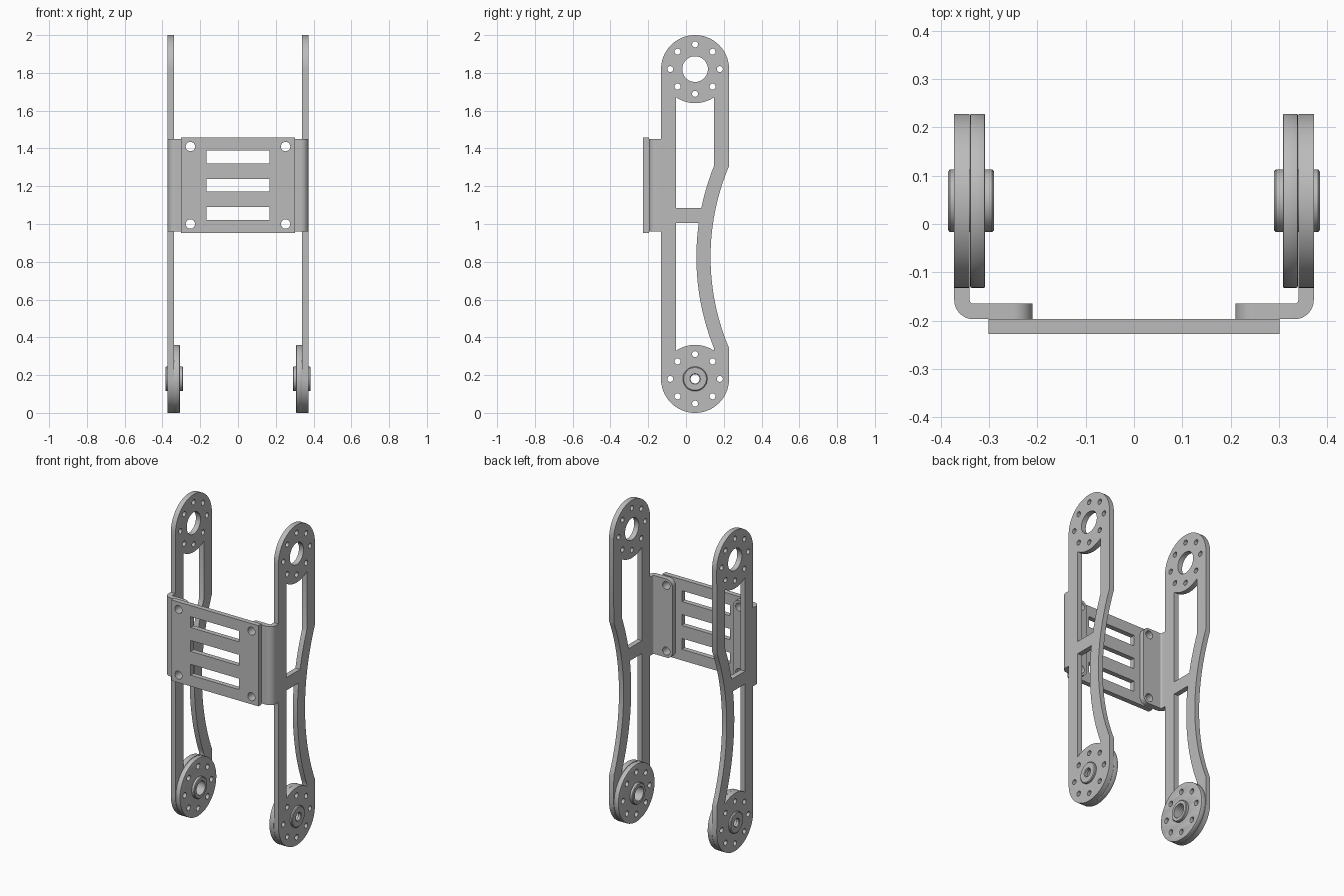
import bpy, bmesh, math
from math import cos, sin, pi, radians
from mathutils import Matrix, Vector

cube = bpy.data.objects.get("Cube")
if cube:
    bpy.data.objects.remove(cube, do_unlink=True)

GREY = (0.5, 0.5, 0.5, 1.0)
metal = bpy.data.materials.new("grey_metal")
metal.use_nodes = True
metal.diffuse_color = GREY
metal.node_tree.nodes["Principled BSDF"].inputs["Base Color"].default_value = GREY

# Drawing planes: drawn (u, v) and thickness w sent to world axes
SIDE = Matrix(((0, 0, 1), (1, 0, 0), (0, 1, 0))).to_4x4()    # u=y, v=z, w=x
FRONT = Matrix(((1, 0, 0), (0, 0, -1), (0, 1, 0))).to_4x4()  # u=x, v=z, w=-y
TOP = Matrix.Identity(4)                                     # u=x, v=y, w=z


def arc(cx, cy, r, a0, a1, n=24):
    return [(cx + r * cos(radians(a0 + (a1 - a0) * i / n)),
             cy + r * sin(radians(a0 + (a1 - a0) * i / n))) for i in range(n + 1)]


def circle(cx, cy, r, n=24):
    return arc(cx, cy, r, 0, 360, n)[:-1]


def rect(u0, u1, v0, v1):
    return [(u0, v0), (u1, v0), (u1, v1), (u0, v1)]


def finish(ob, mirrored):
    ob.data.materials.clear()
    ob.data.materials.append(metal)
    bpy.ops.object.select_all(action='DESELECT')
    ob.select_set(True)
    bpy.context.view_layer.objects.active = ob
    bpy.ops.object.shade_smooth_by_angle(angle=radians(30))
    if mirrored:
        ob.modifiers.new("mirror", 'MIRROR').use_axis[0] = True
    return ob


def sheet(name, loops, w0, w1, plane, mirrored=True, bevel=0.0):
    """Cut sheet: the first loop is the outline, the others are holes."""
    cu = bpy.data.curves.new(name, 'CURVE')
    cu.dimensions = '2D'
    cu.fill_mode = 'BOTH'
    cu.extrude = (w1 - w0) / 2 - bevel
    cu.bevel_depth = bevel
    cu.bevel_resolution = 1
    cu.offset = -bevel
    for pts in loops:
        sp = cu.splines.new('POLY')
        sp.points.add(len(pts) - 1)
        for p, (u, v) in zip(sp.points, pts):
            p.co = (u, v, 0, 1)
        sp.use_cyclic_u = True
    ob = bpy.data.objects.new(name, cu)
    bpy.context.collection.objects.link(ob)
    bpy.ops.object.select_all(action='DESELECT')
    ob.select_set(True)
    bpy.context.view_layer.objects.active = ob
    bpy.ops.object.convert(target='MESH')
    ob = bpy.context.view_layer.objects.active
    ob.data.transform(plane @ Matrix.Translation((0, 0, (w0 + w1) / 2)))
    bm = bmesh.new()
    bm.from_mesh(ob.data)
    bmesh.ops.remove_doubles(bm, verts=bm.verts, dist=1e-5)
    bmesh.ops.recalc_face_normals(bm, faces=bm.faces)
    bm.to_mesh(ob.data)
    bm.free()
    return finish(ob, mirrored)


def lathe(name, profile, cy, cz, n=40):
    """Closed (x, radius) profile turned about an axis along x."""
    bm = bmesh.new()
    rings = [[bm.verts.new((x, cy + r * cos(2 * pi * i / n), cz + r * sin(2 * pi * i / n)))
              for i in range(n)] for x, r in profile]
    for a, b in zip(rings, rings[1:] + rings[:1]):
        for i in range(n):
            j = (i + 1) % n
            bm.faces.new((a[i], a[j], b[j], b[i]))
    bmesh.ops.recalc_face_normals(bm, faces=bm.faces)
    me = bpy.data.meshes.new(name)
    bm.to_mesh(me)
    bm.free()
    ob = bpy.data.objects.new(name, me)
    bpy.context.collection.objects.link(ob)
    return finish(ob, True)


# Shared dimensions
CY, R = 0.048, 0.18
Z_LOW, Z_HIGH = 0.18, 1.82
X_DISC, X_ARM, X_OUT = 0.308, 0.34, 0.372
Y_FRONT, Y_TAB, Y_PANEL = -0.132, -0.165, -0.197


def bolt_holes(z):
    return [circle(CY + 0.131 * cos(k * pi / 4), z + 0.131 * sin(k * pi / 4), 0.016, 16)
            for k in range(8)]


def waist(y_end, y_mid, z0, z1, n=32):
    """Circular arc bowing forward between two heights, given from z0 to z1."""
    zm, half, sag = 0.825, 0.482, y_end - y_mid
    r = (half * half + sag * sag) / (2 * sag)
    return [(y_mid + r - math.sqrt(r * r - (z - zm) ** 2), z)
            for z in (z0 + (z1 - z0) * i / n for i in range(n + 1))]


# Side arms: rounded ends, a bowed rear edge, two windows split by a cross bar
outline = (arc(CY, Z_HIGH, R, 0, 180, 48) + arc(CY, Z_LOW, R, 180, 360, 48)
           + waist(CY + R, 0.13, 0.345, 1.305))
swing = math.degrees(math.acos(0.1 / R))
upper_window = ([(CY - 0.1, 1.085)] + waist(0.148, 0.055, 1.085, 1.307, 12)
                + arc(CY, Z_HIGH, R, -swing, swing - 180))
lower_window = ([(CY - 0.1, 1.005)]
                + arc(CY, Z_LOW, R, 180 - swing, swing)
                + waist(0.148, 0.055, 0.343, 1.005))
sheet("side_arms", [outline, upper_window, lower_window, circle(CY, Z_HIGH, 0.068, 40),
                    circle(CY, Z_LOW, 0.06, 40)] + bolt_holes(Z_HIGH) + bolt_holes(Z_LOW),
      X_ARM, X_OUT, SIDE)

# Pivot discs on the inner faces of the lower ends
sheet("pivot_discs", [circle(CY, Z_LOW, R, 64), circle(CY, Z_LOW, 0.06, 40)]
      + bolt_holes(Z_LOW), X_DISC, X_ARM - 0.001, SIDE, bevel=0.003)

# Hubs: wide bore inside, capped outside with a small hole
lathe("pivot_hubs", [(0.290, 0.043), (0.290, 0.061), (0.294, 0.065), (0.381, 0.065),
                     (0.385, 0.060), (0.385, 0.028), (0.381, 0.024), (0.365, 0.024),
                     (0.365, 0.043)], CY, Z_LOW)

# Mounting tabs: bend from the arm, then a wing with rounded corners
Z0, Z1 = 0.96, 1.45
X_BEND = X_OUT - 0.04
bend = (arc(X_BEND, Y_PANEL + 0.04, 0.04, -90, 0, 12) + [(X_OUT, Y_FRONT), (X_ARM, Y_FRONT)]
        + arc(X_BEND, Y_TAB + 0.008, 0.008, 0, -90, 6))
sheet("tab_bends", [bend], Z0, Z1, TOP)

corner = 0.04
x_in = 0.21
wing = ([(X_BEND, Z0), (X_BEND, Z1)]
        + arc(x_in + corner, Z1 - corner, corner, 90, 180, 10)
        + arc(x_in + corner, Z0 + corner, corner, 180, 270, 10))
screw_z = (1.0, 1.41)
sheet("tab_wings", [wing] + [circle(0.252, z, 0.025) for z in screw_z],
      -Y_TAB, -Y_PANEL, FRONT)

# Front panel with three slots and four screw holes
slots = [rect(-0.167, 0.167, z - 0.034, z + 0.034) for z in (1.056, 1.205, 1.354)]
screws = [circle(s * 0.252, z, 0.025) for s in (-1, 1) for z in screw_z]
sheet("front_panel", [rect(-0.301, 0.301, 0.953, 1.457)] + slots + screws,
      -Y_PANEL, 0.228, FRONT, mirrored=False)
